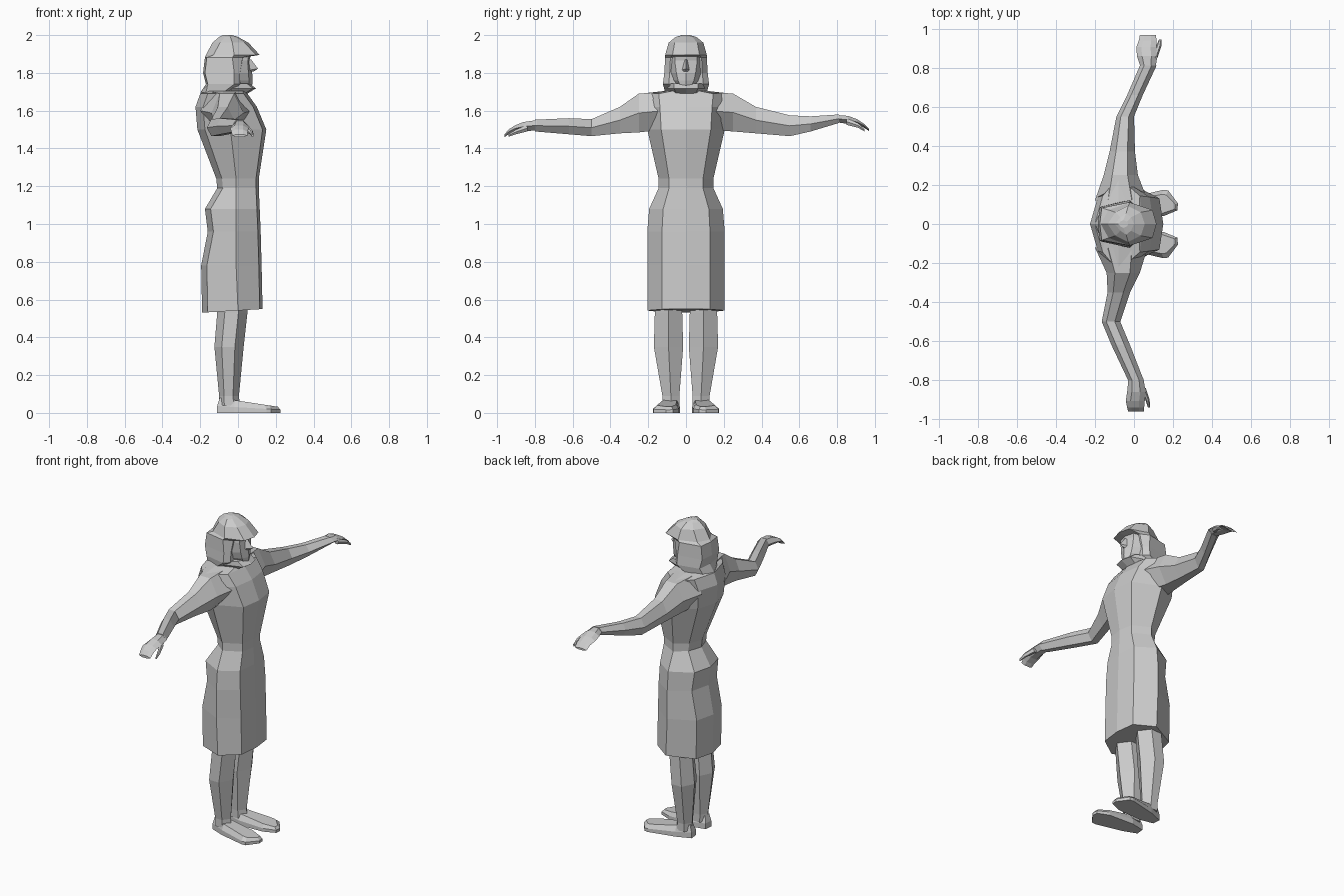
import bpy, bmesh

grey = bpy.data.materials.new("plain grey")
grey.diffuse_color = (0.6, 0.6, 0.6, 1)


def loft(name, rings):
    """Skin a list of equal-length point rings and cap both ends."""
    bm = bmesh.new()
    vs = [[bm.verts.new(p) for p in r] for r in rings]
    n = len(vs[0])
    for a, b in zip(vs, vs[1:]):
        for i in range(n):
            j = (i + 1) % n
            bm.faces.new((a[i], a[j], b[j], b[i]))
    bm.faces.new(vs[0])
    bm.faces.new(vs[-1])
    bmesh.ops.recalc_face_normals(bm, faces=bm.faces)
    me = bpy.data.meshes.new(name)
    bm.to_mesh(me)
    bm.free()
    me.materials.append(grey)
    ob = bpy.data.objects.new(name, me)
    bpy.context.collection.objects.link(ob)
    return ob


def body_ring(z, xf, xb, w, xm, corner=0.62, inset=0.015, tilt=0.0):
    """Eight-sided level section: front, front corners, sides, back corners, back."""
    half = [(xf, 0), (xf - inset, corner * w), (xm, w), (xb + 2 * inset, corner * w), (xb, 0)]
    pts = half + [(x, -y) for x, y in half[3:0:-1]]
    return [(x, y, z + tilt * x) for x, y in pts]


def box_ring(u0, u1, v0, v1):
    """Six-sided section inside a box."""
    d, m = u1 - u0, (v0 + v1) / 2
    return [(u0, m), (u0 + .25 * d, v1), (u0 + .7 * d, v1),
            (u1, m), (u0 + .7 * d, v0), (u0 + .25 * d, v0)]


# dress and shoulders
loft("dress", [
    body_ring(.542, .13, -.19, .205, 0, tilt=.06),
    body_ring(.78, .125, -.195, .205, -.01),
    body_ring(.96, .12, -.16, .205, -.01),
    body_ring(1.08, .115, -.175, .195, -.01),
    body_ring(1.19, .11, -.11, .145, -.01),
    body_ring(1.24, .11, -.115, .145, -.01),
    body_ring(1.50, .15, -.215, .205, -.04, .64, .02),
    body_ring(1.62, .10, -.225, .23, -.06, .6, .02),
    body_ring(1.69, .05, -.20, .24, -.08, .6, .02),
    body_ring(1.705, .04, -.18, .11, -.08),
])

# collar under the chin
loft("collar", [
    body_ring(1.69, .05, -.15, .085, -.05),
    body_ring(1.718, .095, -.15, .10, -.03),
    body_ring(1.745, .06, -.14, .105, -.03),
])

# face and nose
loft("face", [
    body_ring(1.70, .05, -.10, .04, 0),
    body_ring(1.735, .075, -.10, .05, 0),
    body_ring(1.76, .078, -.10, .07, 0, .6, .02),
    body_ring(1.80, .075, -.10, .085, 0, .6, .02),
    body_ring(1.865, .06, -.10, .085, 0, .7, .008),
    body_ring(1.90, .07, -.10, .08, 0, .7),
])
loft("nose", [
    [(.055, -.008, 1.87), (.055, .008, 1.87), (.07, 0, 1.87)],
    [(.06, -.022, 1.815), (.06, .022, 1.815), (.106, 0, 1.822)],
    [(.06, -.015, 1.805), (.06, .015, 1.805), (.085, 0, 1.808)],
])

# hair with a fringe over the forehead
loft("hair", [
    body_ring(1.695, -.02, -.20, .11, -.08),
    body_ring(1.74, .015, -.17, .122, -.02, .75, .005),
    body_ring(1.80, .015, -.185, .115, -.02, .75, .005),
    body_ring(1.882, .03, -.175, .11, -.03, .75, .005),
    body_ring(1.895, .115, -.17, .11, -.02, .65, .02),
    body_ring(1.96, .055, -.135, .092, -.03, .65, .02),
    body_ring(1.99, .0, -.10, .055, -.04),
    body_ring(2.0, -.03, -.08, .02, -.055, .6, .005),
])

# arms: y, x range, z range
arms = {
    "left_arm": [
        (.12, -.20, .07, 1.50, 1.70), (.25, -.155, .02, 1.49, 1.69),
        (.37, -.125, .005, 1.48, 1.62), (.55, -.09, 0, 1.465, 1.575),
        (.66, -.035, .045, 1.49, 1.57), (.81, .03, .115, 1.535, 1.58)],
    "right_arm": [
        (-.12, -.20, .07, 1.50, 1.70), (-.25, -.14, .03, 1.485, 1.69),
        (-.35, -.135, -.02, 1.48, 1.62), (-.50, -.165, -.07, 1.465, 1.555),
        (-.62, -.115, -.02, 1.475, 1.56), (-.80, -.03, .05, 1.49, 1.552)],
}
# hands: palm, knuckles, drooping fingers
hands = {
    "left_hand": [
        (.80, .035, .11, 1.538, 1.577), (.86, .015, .12, 1.53, 1.572),
        (.905, .012, .115, 1.525, 1.555), (.94, .025, .115, 1.512, 1.532),
        (.968, .03, .112, 1.493, 1.505)],
    "right_hand": [
        (-.79, -.028, .048, 1.495, 1.55), (-.86, -.035, .06, 1.492, 1.54),
        (-.905, -.042, .055, 1.49, 1.522), (-.94, -.035, .052, 1.475, 1.50),
        (-.96, -.03, .05, 1.46, 1.475)],
}
thumbs = {
    "left_thumb": [(.85, .09, .12, 1.525, 1.56), (.91, .113, .14, 1.51, 1.535),
                   (.945, .128, .142, 1.49, 1.505)],
    "right_thumb": [(-.84, .03, .06, 1.49, 1.525), (-.90, .058, .08, 1.475, 1.50),
                    (-.94, .072, .083, 1.462, 1.475)],
}
for group in (arms, hands, thumbs):
    for name, rows in group.items():
        loft(name, [[(x, r[0], z) for x, z in box_ring(*r[1:])] for r in rows])

# legs and feet, built once per side
shin = [(.04, -.10, .01, .035, .125), (.09, -.10, .005, .035, .125),
        (.35, -.125, .03, .015, .17), (.53, -.11, .05, .02, .165),
        (.62, -.11, .055, .02, .165)]
sole = [(-.105, .05), (-.11, .10), (-.02, .135), (.15, .175), (.175, .172),
        (.225, .105), (.222, .07), (.15, .04), (-.02, .032)]
for side, s in (("left", 1), ("right", -1)):
    loft(side + "_leg", [[(x, s * y, r[0]) for x, y in box_ring(*r[1:])] for r in shin])
    foot = []
    for k, base, slope in ((1, 0, 0), (1, .03, -.06), (.72, .064, -.14)):
        # the top ring narrows towards the middle line of the foot
        foot.append([(x if k == 1 else .05 + (x - .05) * .92,
                      s * (.09 + (y - .09) * k), base + slope * x) for x, y in sole])
    loft(side + "_foot", foot)
